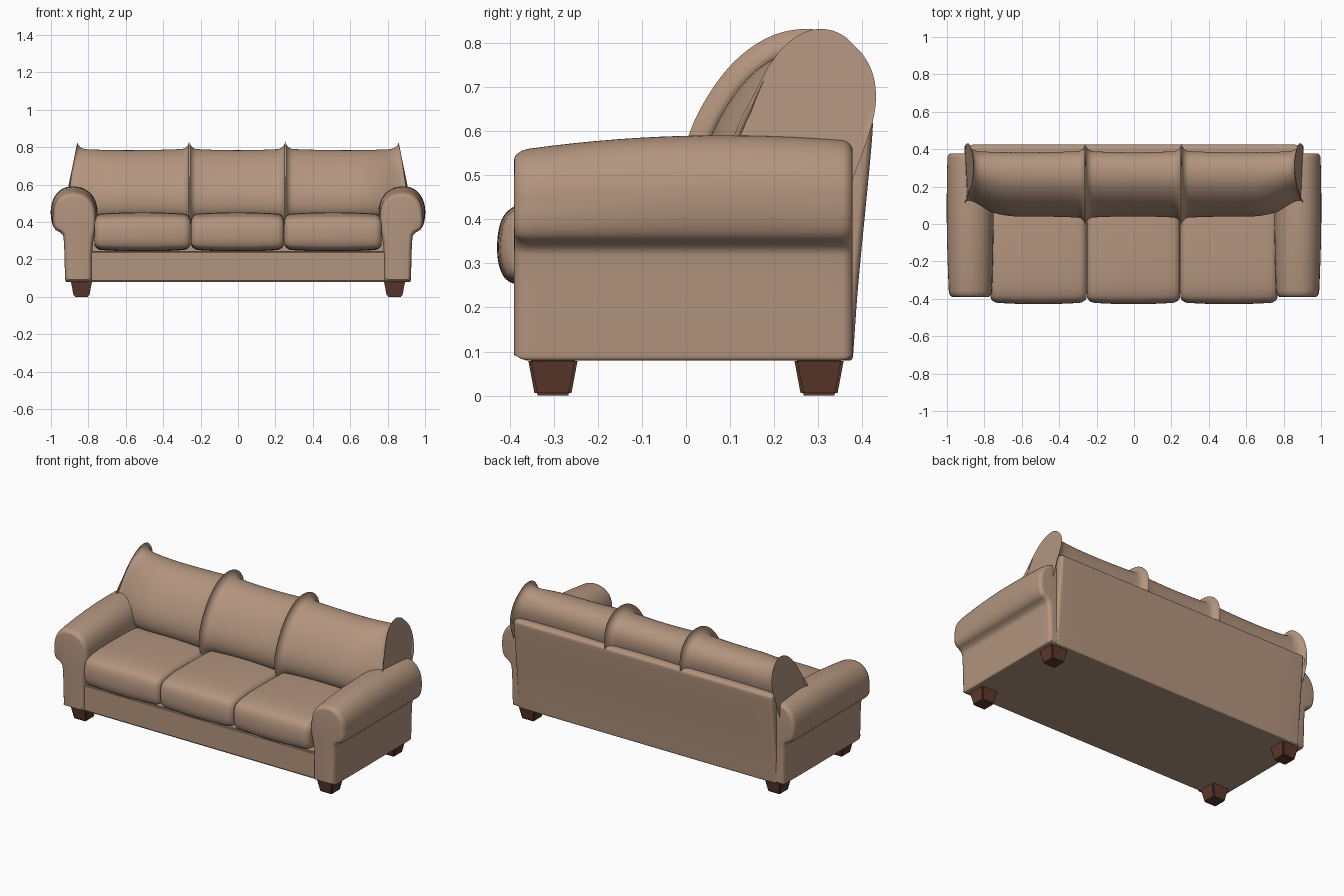
import bpy
import bmesh
import math
from mathutils import Vector

cube = bpy.data.objects.get("Cube")
if cube:
    bpy.data.objects.remove(cube, do_unlink=True)


def make_material(name, rgb):
    mat = bpy.data.materials.new(name)
    mat.use_nodes = True
    mat.diffuse_color = (*rgb, 1)
    mat.node_tree.nodes["Principled BSDF"].inputs["Base Color"].default_value = (*rgb, 1)
    return mat


FABRIC = make_material("tan fabric", (0.45, 0.30, 0.21))
WOOD = make_material("dark brown wood", (0.11, 0.042, 0.026))


def finish(name, bm, mat):
    """Turn a bmesh into a smooth shaded object."""
    bmesh.ops.recalc_face_normals(bm, faces=bm.faces)
    mesh = bpy.data.meshes.new(name)
    bm.to_mesh(mesh)
    bm.free()
    mesh.materials.append(mat)
    obj = bpy.data.objects.new(name, mesh)
    bpy.context.collection.objects.link(obj)
    bpy.ops.object.select_all(action="DESELECT")
    obj.select_set(True)
    bpy.context.view_layer.objects.active = obj
    bpy.ops.object.shade_smooth_by_angle(angle=math.radians(40))
    return obj


def rounded(points, rounds=3):
    """Round a closed outline by repeated corner cutting."""
    pts = [Vector(p) for p in points]
    for _ in range(rounds):
        cut = []
        for a, b in zip(pts, pts[1:] + pts[:1]):
            cut += [a.lerp(b, 0.25), a.lerp(b, 0.75)]
        pts = cut
    return pts


def stations(lo, hi, r_lo, r_hi, depth, crown=0.0, steps=6):
    """Positions along the length, each with how far the outline shrinks."""
    out = []
    for i in range(steps + 1):
        a = math.pi / 2 * i / steps
        out.append((lo + r_lo * (1 - math.cos(a)), depth * (1 - math.sin(a))))
    start, end = lo + r_lo, hi - r_hi
    out += [(start + (end - start) * i / 14, 0) for i in range(1, 14)]
    for i in range(steps, -1, -1):
        a = math.pi / 2 * i / steps
        out.append((hi - r_hi * (1 - math.cos(a)), depth * (1 - math.sin(a))))
    mid, half = (lo + hi) / 2, (hi - lo) / 2
    return [(t, s + crown * ((t - mid) / half) ** 2) for t, s in out]


def loft(name, outline, rings, axis, warp=lambda v: v):
    """Sweep a counterclockwise outline along x or y with softened ends."""
    pts = rounded(outline)
    n = len(pts)
    normals = []
    for i in range(n):
        d = (pts[(i + 1) % n] - pts[i - 1]).normalized()
        normals.append(Vector((d.y, -d.x)))
    bm = bmesh.new()
    loops = []
    for t, shrink in rings:
        ring = []
        for p, nrm in zip(pts, normals):
            q = p - nrm * shrink
            co = Vector((t, q.x, q.y)) if axis == "x" else Vector((q.x, t, q.y))
            ring.append(bm.verts.new(warp(co)))
        loops.append(ring)
    for a, b in zip(loops, loops[1:]):
        for i in range(n):
            j = (i + 1) % n
            bm.faces.new((a[i], a[j], b[j], b[i]))
    bm.faces.new(loops[0])
    bm.faces.new(loops[-1])
    return finish(name, bm, FABRIC)


# Base with front rail
bm = bmesh.new()
bmesh.ops.create_cube(bm, size=1)
bmesh.ops.scale(bm, vec=(1.62, 0.735, 0.165), verts=bm.verts)
bmesh.ops.translate(bm, vec=(0, -0.005, 0.1625), verts=bm.verts)
bmesh.ops.bevel(bm, geom=bm.edges[:], offset=0.008, segments=3, affect="EDGES")
finish("base", bm, FABRIC)

# Leaning back panel
back_outline = [(0.32, 0.08), (0.365, 0.08), (0.378, 0.08), (0.38, 0.1), (0.39, 0.25),
                (0.415, 0.5), (0.424, 0.6), (0.424, 0.632), (0.395, 0.64), (0.345, 0.635),
                (0.33, 0.6), (0.31, 0.3), (0.31, 0.1)]
loft("back_panel", back_outline, stations(-0.88, 0.88, 0.02, 0.02, 0.015), "x")

# Rolled arms
arm_outline = [(0.78, 0.1), (0.782, 0.08), (0.8, 0.08), (0.905, 0.08), (0.923, 0.08),
               (0.925, 0.1), (0.93, 0.31), (0.94, 0.34), (0.99, 0.365), (1.006, 0.46),
               (0.985, 0.54), (0.93, 0.589), (0.85, 0.592), (0.78, 0.555),
               (0.748, 0.48), (0.755, 0.38), (0.78, 0.28)]


def arm_warp(side):
    def warp(v):
        fall = 0.14 * ((0.08 - v.y) / 0.46) ** 2 if v.y < 0.08 else 0.05 * ((v.y - 0.08) / 0.3) ** 2
        blend = min(max((v.z - 0.35) / 0.1, 0), 1)
        x = 0.86 + (v.x - 0.86) * (1 - 0.7 * fall * blend)
        z = v.z - max(v.z - 0.35, 0) * fall
        return Vector((side * x, v.y, max(z, 0.08)))
    return warp


for label, side in (("left", 1), ("right", -1)):
    loft(f"{label}_arm", arm_outline, stations(-0.39, 0.378, 0.035, 0.025, 0.022), "y",
         arm_warp(side))

# Seat cushions
seat_outline = [(-0.4, 0.25), (-0.3, 0.243), (0.1, 0.243), (0.15, 0.25), (0.16, 0.3),
                (0.16, 0.4), (0.1, 0.447), (-0.1, 0.452), (-0.27, 0.452), (-0.37, 0.44),
                (-0.415, 0.415), (-0.43, 0.36), (-0.427, 0.29)]
for label, lo, hi in (("right", -0.768, -0.253), ("middle", -0.251, 0.246), ("left", 0.248, 0.768)):
    loft(f"{label}_seat_cushion", seat_outline,
         stations(lo, hi, 0.04, 0.04, 0.032, 0.01), "x")

# Back cushions, the outer two sweeping back over the arms
cushion_outline = [(0.08, 0.42), (0.045, 0.46), (0.038, 0.53), (0.062, 0.61), (0.125, 0.71),
                   (0.195, 0.768), (0.265, 0.788), (0.335, 0.775), (0.378, 0.73),
                   (0.386, 0.665), (0.365, 0.59), (0.33, 0.5), (0.3, 0.43), (0.2, 0.415)]


def sweep_back(v):
    s = max((abs(v.x) - 0.62) / 0.28, 0)
    front = min(max((0.38 - v.y) / 0.33, 0), 1)
    lean = 0.2 * max(v.z - 0.6, 0) * s
    return Vector((v.x - math.copysign(lean, v.x), v.y + 0.1 * front * s * s, v.z))


for label, lo, hi, r_lo, r_hi in (("right", -0.905, -0.262, 0.07, 0.04),
                                  ("middle", -0.259, 0.252, 0.04, 0.04),
                                  ("left", 0.255, 0.905, 0.04, 0.07)):
    loft(f"{label}_back_cushion", cushion_outline,
         stations(lo, hi, r_lo, r_hi, 0.04, 0.008), "x", sweep_back)

# Tapered square legs
for depth, y in (("front", -0.302), ("back", 0.302)):
    for label, side in (("left", 1), ("right", -1)):
        bm = bmesh.new()
        bmesh.ops.create_cube(bm, size=1)
        for v in bm.verts:
            half = 0.057 if v.co.z > 0 else 0.041
            v.co = Vector((side * 0.837 + math.copysign(half, v.co.x),
                           y + math.copysign(half, v.co.y),
                           0.085 if v.co.z > 0 else 0))
        bmesh.ops.bevel(bm, geom=bm.edges[:], offset=0.006, segments=2, affect="EDGES")
        finish(f"{depth}_{label}_leg", bm, WOOD)
